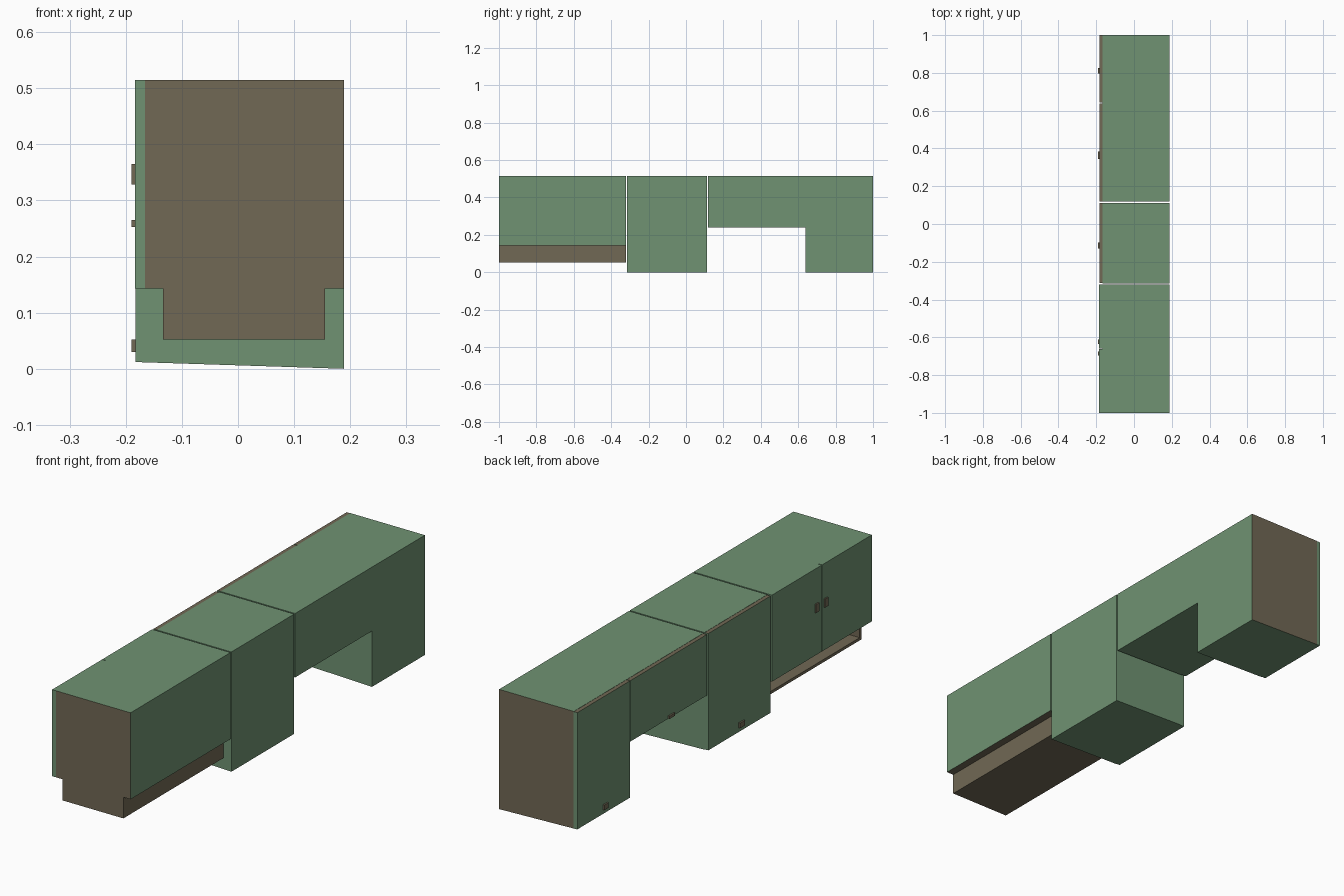
import bpy, bmesh

if "Cube" in bpy.data.objects:
    bpy.data.objects.remove(bpy.data.objects["Cube"])


def material(name, color):
    m = bpy.data.materials.new(name)
    m.diffuse_color = color
    m.use_nodes = True
    m.node_tree.nodes["Principled BSDF"].inputs["Base Color"].default_value = m.diffuse_color
    return m


GREEN = material("green_panel", (0.16, 0.29, 0.17, 1))
BROWN = material("brown_board", (0.165, 0.14, 0.09, 1))

X_DOOR, X_FRONT, X_BACK, TOP = -0.183, -0.166, 0.189, 0.515
SLOPE = 0.012 / (X_BACK - X_DOOR)   # undersides rise towards the doors


def box(name, x, y, z, mat=GREEN, other=None, sides=(), slope=0.0):
    """Box from ranges; faces whose axis label is in sides use the other material."""
    bm = bmesh.new()
    bmesh.ops.create_cube(bm, size=1)
    for f in bm.faces:
        n = f.normal
        i = max(range(3), key=lambda k: abs(n[k]))
        f.material_index = int(("+" if n[i] > 0 else "-") + "xyz"[i] in sides)
    for v in bm.verts:
        low = v.co.z < 0
        v.co = [r[0] if c < 0 else r[1] for c, r in zip(v.co, (x, y, z))]
        if low:
            v.co.z += slope * (X_BACK - v.co.x)
    me = bpy.data.meshes.new(name)
    bm.to_mesh(me)
    bm.free()
    me.materials.append(mat)
    me.materials.append(other or mat)
    ob = bpy.data.objects.new(name, me)
    bpy.context.collection.objects.link(ob)
    return ob


# Three sloped-bottom cabinets: name, y range, bottom, brown end, handle y and z ranges
cabinets = [
    ("middle", (-0.315, 0.112), 0.0, (), (-0.13, -0.097), (0.030, 0.052)),
    ("bridge", (0.118, 0.64), 0.24, (), (0.345, 0.383), (0.253, 0.265)),
    ("end", (0.64, 1.0), 0.0, ("+y",), (0.797, 0.825), (0.030, 0.052)),
]
for name, y, z0, brown_sides, hy, hz in cabinets:
    box(name + "_cabinet_body", (X_FRONT, X_BACK), y, (z0, TOP),
        other=BROWN, sides=brown_sides, slope=SLOPE)
    door_y = (y[0] + 0.002, y[1] - (0 if name == "end" else 0.002))
    box(name + "_cabinet_door", (X_DOOR, X_FRONT), door_y, (z0, TOP - 0.001),
        other=BROWN, sides=("+z",), slope=SLOPE)
    box(name + "_cabinet_handle", (-0.19, X_DOOR), hy, hz, BROWN)

# Double-door cabinet with brown end and underside
Y0, Y1 = -1.0, -0.321
box("double_cabinet_body", (X_FRONT, X_BACK), (Y0, Y1), (0.143, TOP),
    other=BROWN, sides=("-y", "-z"))
middle = (Y0 + Y1) / 2
for side, y in (("left", (Y0, middle - 0.0015)), ("right", (middle + 0.0015, Y1))):
    box("double_cabinet_door_" + side, (-0.184, X_FRONT), y, (0.143, TOP))
for side, y in (("left", -0.685), ("right", -0.623)):
    box("double_cabinet_handle_" + side, (-0.19, -0.184),
        (y - 0.011, y + 0.011), (0.328, 0.365), BROWN)

# Open shelf below the double-door cabinet
XA, XB, ZA, ZB, T = -0.134, 0.155, 0.052, 0.143, 0.012
box("open_shelf_floor", (XA, XB), (Y0, Y1), (ZA, ZA + T), BROWN)
box("open_shelf_back", (XB - T, XB), (Y0, Y1), (ZA + T, ZB), BROWN)
for side, y in (("left", (Y0, Y0 + T)), ("right", (Y1 - T, Y1))):
    box("open_shelf_end_" + side, (XA, XB - T), y, (ZA + T, ZB), BROWN)
